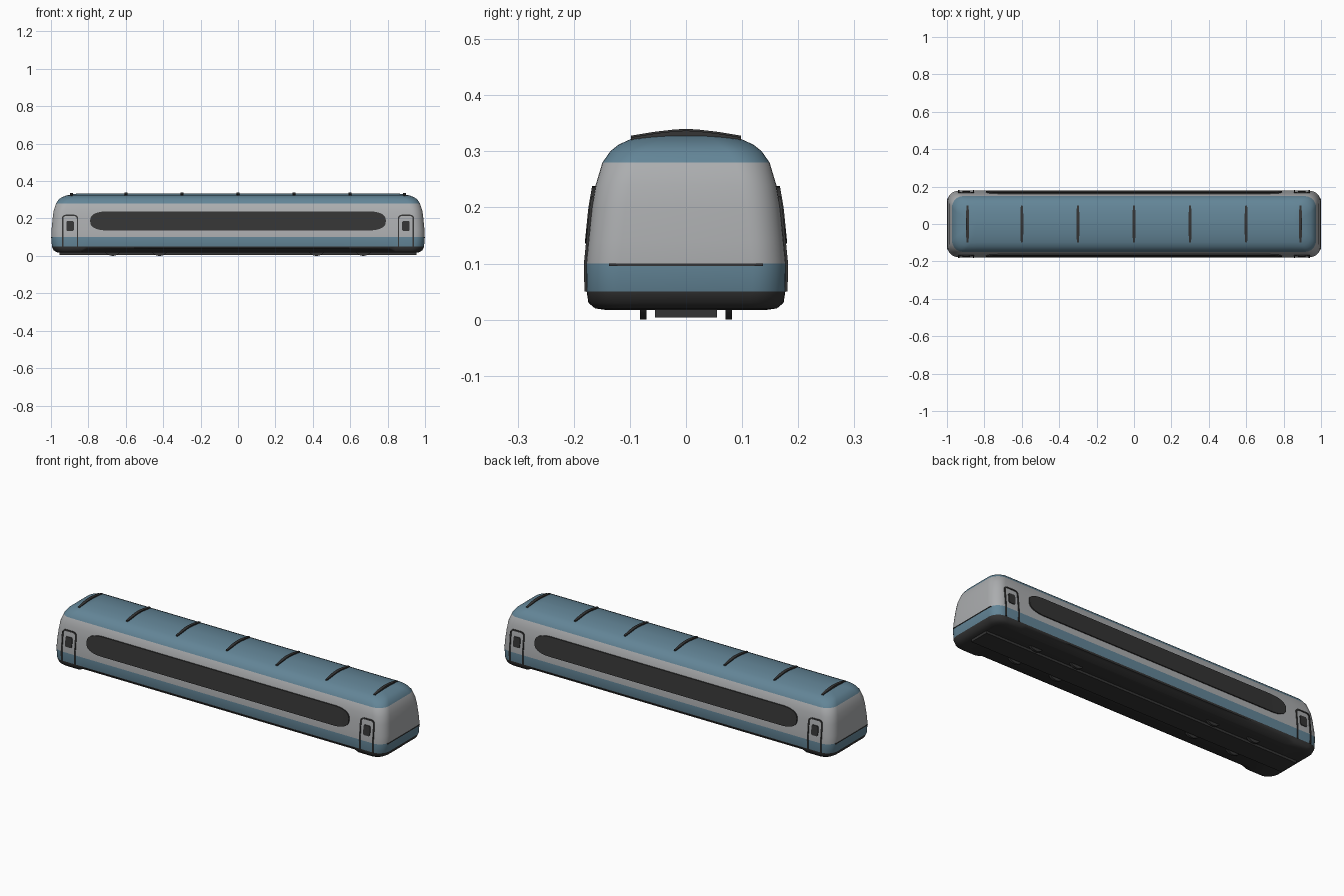
import bpy, bmesh, math

if "Cube" in bpy.data.objects:
    bpy.data.objects.remove(bpy.data.objects["Cube"])


def material(name, rgb):
    m = bpy.data.materials.new(name)
    m.diffuse_color = (*rgb, 1)
    m.use_nodes = True
    m.node_tree.nodes["Principled BSDF"].inputs["Base Color"].default_value = m.diffuse_color
    return m


BLUE = material("blue paint", (0.125, 0.235, 0.31))
GREY = material("light grey paint", (0.41, 0.42, 0.43))
DARK = material("dark trim", (0.035, 0.035, 0.035))

# Body levels: z, half length, half width, corner radius
LEVELS = [
    (0.017, 0.950, 0.140, 0.04), (0.020, 0.970, 0.162, 0.05),
    (0.030, 0.986, 0.174, 0.06), (0.050, 0.995, 0.177, 0.06),
    (0.100, 0.998, 0.178, 0.06), (0.140, 0.997, 0.174, 0.06),
    (0.200, 0.991, 0.168, 0.06), (0.240, 0.986, 0.161, 0.06),
    (0.280, 0.973, 0.149, 0.06), (0.300, 0.960, 0.135, 0.06),
    (0.312, 0.945, 0.120, 0.06), (0.322, 0.920, 0.098, 0.05),
    (0.329, 0.890, 0.055, 0.035), (0.333, 0.860, 0.020, 0.015),
]


def half_width(z):
    for (z0, _, y0, _), (z1, _, y1, _) in zip(LEVELS, LEVELS[1:]):
        if z <= z1:
            return y0 + (y1 - y0) * (z - z0) / (z1 - z0)
    return 0.02


def finish(bm, name, mats, rule=None, angle=35):
    bmesh.ops.recalc_face_normals(bm, faces=bm.faces)
    if rule:
        for f in bm.faces:
            f.material_index = rule(f.calc_center_median())
    me = bpy.data.meshes.new(name)
    bm.to_mesh(me)
    bm.free()
    for m in mats:
        me.materials.append(m)
    ob = bpy.data.objects.new(name, me)
    bpy.context.collection.objects.link(ob)
    bpy.ops.object.select_all(action='DESELECT')
    ob.select_set(True)
    bpy.context.view_layer.objects.active = ob
    bpy.ops.object.shade_smooth_by_angle(angle=math.radians(angle))
    return ob


def slab(name, lines, mat):
    """Bar lofted through four-cornered sections, closed at both ends."""
    bm = bmesh.new()
    secs = [[bm.verts.new(p) for p in s] for s in lines]
    for a, b in zip(secs, secs[1:]):
        for i in range(4):
            j = (i + 1) % 4
            bm.faces.new((a[i], a[j], b[j], b[i]))
    bm.faces.new(secs[0])
    bm.faces.new(secs[-1])
    return finish(bm, name, [mat])


def side_plate(name, a, b, side, out):
    """Thin plate between two (x, z) edges, lying on the body side."""
    def p(q, d):
        return (q[0], side * (half_width(q[1]) + d), q[1])
    slab(name, [(p(u, out), p(v, out), p(v, -0.004), p(u, -0.004))
                for u, v in zip(a, b)], DARK)


def box(name, lo, hi, mat):
    slab(name, [[(x, lo[1], lo[2]), (x, hi[1], lo[2]), (x, hi[1], hi[2]),
                 (x, lo[1], hi[2])] for x in (lo[0], hi[0])], mat)


# Carriage body, with the skirt raised between the end sections
def ring(z, X, Y, r):
    pts = []
    for k, (sx, sy) in enumerate(((1, 1), (-1, 1), (-1, -1), (1, -1))):
        for i in range(9):
            t = math.radians(90 * k + 90 * i / 8)
            pts.append((sx * (X - r) + r * math.cos(t),
                        sy * (Y - r * min(1, Y / r)) + min(r, Y) * math.sin(t)))
        if k in (0, 2):
            s = 1 if k == 0 else -1
            pts += [(s * x, s * Y) for x in (0.84, 0.81, 0.4, 0, -0.4, -0.81, -0.84)]
    out = []
    for x, y in pts:
        lift = (0.05 - z) * 0.55 if 0.018 < z < 0.05 and abs(x) < 0.82 else 0
        out.append((x, y, z + lift))
    return out


bm = bmesh.new()
rings = [[bm.verts.new(p) for p in ring(*lv)] for lv in LEVELS]
n = len(rings[0])
for a, b in zip(rings, rings[1:]):
    for i in range(n):
        bm.faces.new((a[i], a[(i + 1) % n], b[(i + 1) % n], b[i]))
bm.faces.new(rings[0])
bm.faces.new(rings[-1])
finish(bm, "carriage_body", [BLUE, GREY, DARK],
       lambda c: 2 if c.z < 0.05 else 1 if 0.1 < c.z < 0.28 else 0, 50)

for side, tag in ((-1, "front"), (1, "back")):
    # Long window band with rounded ends
    top, bot = [], []
    cz, h, r, L = 0.187, 0.051, 0.09, 0.79
    for s in (-1, 1):
        for i in range(11):
            t = math.pi / 2 * (i / 10 if s < 0 else 1 - i / 10)
            x = s * (L - r + r * math.cos(t))
            e = max(0.006, h * math.sin(t) ** 0.7)
            top.append((x, cz + e))
            bot.append((x, cz - e))
    side_plate("window_band_" + tag, top, bot, side, 0.006)

    for sx in (-1, 1):
        # Door outline
        c = sx * 0.898

        def arch(w, zt, rad):
            pts = [(c - w, z) for z in (0.05, 0.1, 0.14)]
            for k in (0, 1):
                for i in range(6):
                    t = math.pi - math.pi / 2 * (k + i / 5)
                    pts.append((c + (2 * k - 1) * (w - rad) + rad * math.cos(t),
                                zt - rad + rad * math.sin(t)))
            return pts + [(c + w, z) for z in (0.14, 0.1, 0.05)]
        side_plate("door_frame_" + tag, arch(0.043, 0.22, 0.02),
                   arch(0.036, 0.213, 0.014), side, 0.004)
        # Door window
        xs = [(-0.02, 0.021), (-0.015, 0.027), (0.015, 0.027), (0.02, 0.021)]
        side_plate("door_window_" + tag, [(c + x, 0.159 + e) for x, e in xs],
                   [(c + x, 0.159 - e) for x, e in xs], side, 0.004)

# Roof ribs following the roof curve
roof = [(y, z) for z, _, y, _ in LEVELS[-3:]]
path = [(-y, z) for y, z in roof] + [(0, 0.334)] + [(y, z) for y, z in roof[::-1]]
for x in (-0.89, -0.6, -0.3, 0, 0.3, 0.6, 0.89):
    drop = 0.003 if abs(x) > 0.8 else 0
    secs = []
    for y, z in path:
        w = 0.005 if abs(y) > 0.09 else 0.008
        secs.append([(x - w, y, z - 0.01), (x + w, y, z - 0.01),
                     (x + w, y, z + 0.006 - drop), (x - w, y, z + 0.006 - drop)])
    slab("roof_rib", secs, DARK)

# End trim lines
for s in (-1, 1):
    box("end_trim", (s * 0.994 - 0.006, -0.137, 0.096),
        (s * 0.994 + 0.006, 0.137, 0.1), DARK)

# Underframe plate and wheels
box("underframe", (-0.955, -0.055, 0.004), (0.955, 0.055, 0.03), DARK)
for x in (-0.67, -0.42, 0.42, 0.67):
    for y in (-0.076, 0.076):
        bpy.ops.mesh.primitive_cylinder_add(
            vertices=32, radius=0.05, depth=0.012, location=(x, y, 0.05),
            rotation=(math.pi / 2, 0, 0))
        w = bpy.context.object
        w.name = "wheel"
        w.data.materials.append(DARK)
        bpy.ops.object.shade_smooth_by_angle(angle=math.radians(35))
